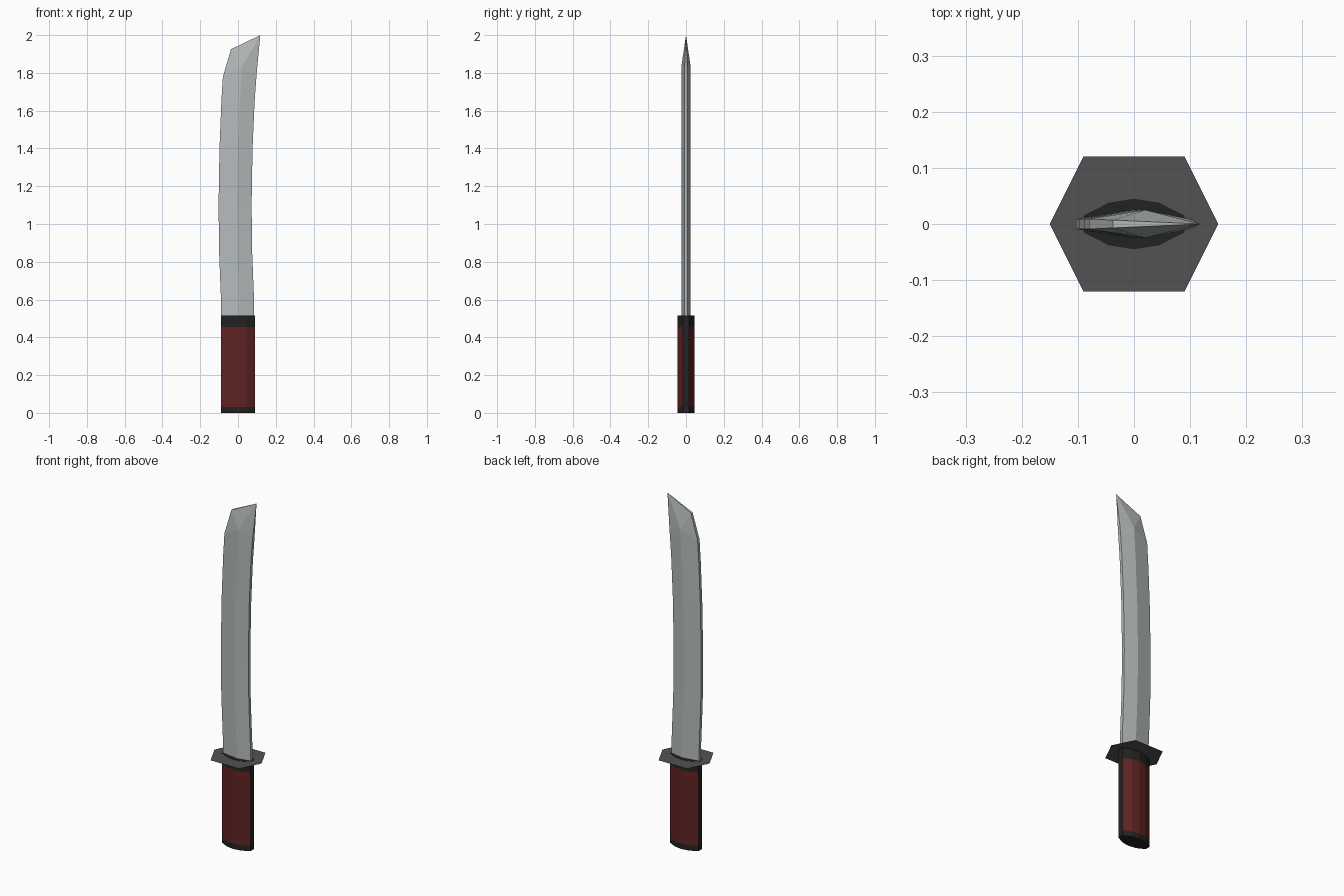
import bpy, bmesh

if "Cube" in bpy.data.objects:
    bpy.data.objects.remove(bpy.data.objects["Cube"])


def material(name, rgb):
    m = bpy.data.materials.new(name)
    m.diffuse_color = (*rgb, 1)
    m.use_nodes = True
    m.node_tree.nodes["Principled BSDF"].inputs["Base Color"].default_value = m.diffuse_color
    return m


STEEL = material("steel", (0.46, 0.49, 0.49))
BLACK = material("black fittings", (0.016, 0.016, 0.017))
RED = material("dark red grip", (0.12, 0.017, 0.017))
GREY = material("guard grey", (0.085, 0.085, 0.088))


def finish(bm, name, mats):
    me = bpy.data.meshes.new(name)
    bm.to_mesh(me)
    bm.free()
    for m in mats:
        me.materials.append(m)
    ob = bpy.data.objects.new(name, me)
    bpy.context.collection.objects.link(ob)
    return ob


def loft(bm, rings):
    """Skin a list of equal-length point rings, return their vertices."""
    vs = [[bm.verts.new(p) for p in ring] for ring in rings]
    for a, b in zip(vs, vs[1:]):
        for i in range(len(a)):
            j = (i + 1) % len(a)
            bm.faces.new((a[i], a[j], b[j], b[i]))
    return vs


# Handle: faceted oval, red grip with black end bands and black side strips
half = [(0.09, 0.015), (0.045, 0.038), (0, 0.045), (-0.045, 0.038), (-0.09, 0.015)]
section = half + [(x, -y) for x, y in reversed(half)]
bm = bmesh.new()
rings = loft(bm, [[(x, y, z) for x, y in section] for z in (0, 0.03, 0.455, 0.515)])
bm.faces.new(rings[0])
bm.faces.new(rings[-1])
bmesh.ops.recalc_face_normals(bm, faces=bm.faces)
for f in bm.faces:
    z = f.calc_center_median().z
    f.material_index = int(0.03 < z < 0.455 and abs(f.normal.x) < 0.9)
finish(bm, "handle", [BLACK, RED])

# Guard: paper-thin hexagonal plate
bm = bmesh.new()
bm.faces.new([bm.verts.new((x, y, 0.514)) for x, y in
              ((0.15, 0), (0.09, 0.12), (-0.09, 0.12),
               (-0.15, 0), (-0.09, -0.12), (0.09, -0.12))])
finish(bm, "guard", [GREY])

# Blade: six-sided curved section (height, spine x, edge x), ridge in between
EDGE, RIDGE = 0.009, 0.025
stations = [(0.5, -0.089, 0.086), (0.6, -0.09, 0.085), (0.85, -0.1, 0.075),
            (1.1, -0.103, 0.072), (1.4, -0.098, 0.077), (1.65, -0.088, 0.088)]


def ring(zs, l, m, r):
    zl, zm, zr = zs
    return [(l, -EDGE, zl), (m, -RIDGE, zm), (r, -EDGE, zr),
            (r, EDGE, zr), (m, RIDGE, zm), (l, EDGE, zl)]


bm = bmesh.new()
rings = [ring((z, z, z), l, (l + r) / 2 + 0.01, r) for z, l, r in stations]
rings.append(ring((1.78, 1.83, 1.80), -0.08, 0.02, 0.099))
vs = loft(bm, rings)
bm.faces.new(vs[0])

# Blade point: clipped back corner and sharp tip
l0, m0, r0, r1, m1, l1 = vs[-1]
c0, c1 = (bm.verts.new((-0.037, y, 1.925)) for y in (-0.007, 0.007))
tip = bm.verts.new((0.118, 0, 2.0))
for f in ((l0, m0, c0), (c0, m0, tip), (m0, r0, tip),
          (l1, m1, c1), (c1, m1, tip), (m1, r1, tip),
          (l0, c0, c1, l1), (c0, tip, c1), (r0, r1, tip)):
    bm.faces.new(f)
bmesh.ops.recalc_face_normals(bm, faces=bm.faces)
finish(bm, "blade", [STEEL])
